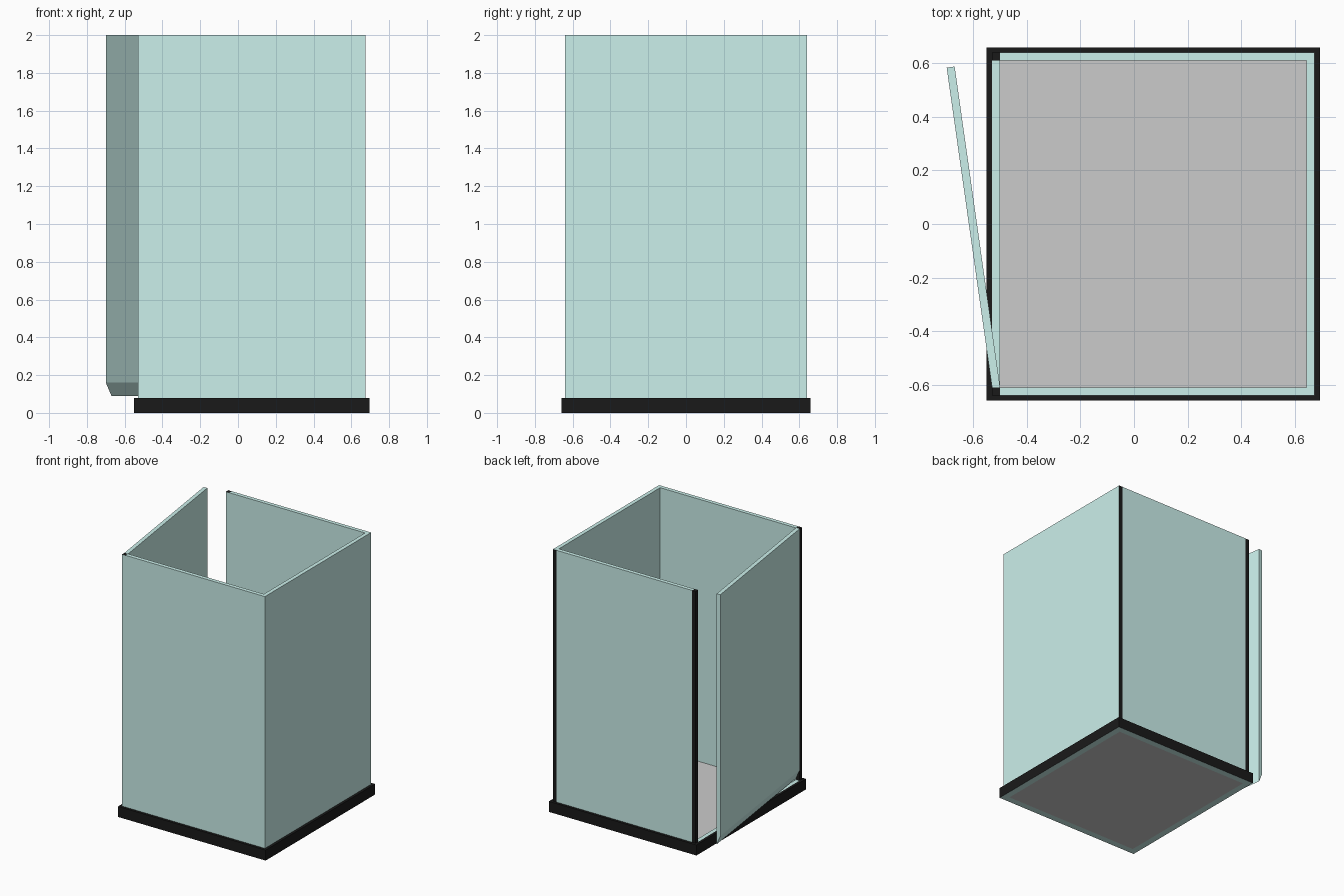
import bpy, math

if "Cube" in bpy.data.objects:
    bpy.data.objects.remove(bpy.data.objects["Cube"])


def material(name, rgb):
    m = bpy.data.materials.new(name)
    m.diffuse_color = (*rgb, 1)
    m.use_nodes = True
    m.node_tree.nodes["Principled BSDF"].inputs["Base Color"].default_value = m.diffuse_color
    return m


GLASS = material("tinted_glass", (0.60, 0.87, 0.83))
BLACK = material("black_trim", (0.01, 0.01, 0.01))

# face loops of a box, keyed by the direction they face
SIDES = {"-x": (0, 4, 6, 2), "+x": (1, 3, 7, 5), "-y": (0, 1, 5, 4),
         "+y": (2, 6, 7, 3), "-z": (0, 2, 3, 1), "+z": (4, 5, 7, 6)}


def mesh_object(name, verts, faces):
    me = bpy.data.meshes.new(name)
    me.from_pydata(verts, [], faces)
    ob = bpy.data.objects.new(name, me)
    bpy.context.collection.objects.link(ob)
    return ob


def box(name, x, y, z, mat, other=None, other_sides=(), skip=()):
    """Box from ranges; some sides may use a second material or be left out."""
    keys = [k for k in SIDES if k not in skip]
    ob = mesh_object(name, [(a, b, c) for c in z for b in y for a in x],
                     [SIDES[k] for k in keys])
    ob.data.materials.append(mat)
    if other:
        ob.data.materials.append(other)
        for poly, k in zip(ob.data.polygons, keys):
            poly.material_index = int(k in other_sides)
    return ob


# plan lines: outer trim, outside of glass, inside of glass
X0, X1, X2, X3, X4, X5 = -0.55, -0.53, -0.50, 0.645, 0.675, 0.695
Y2, Y1, Y0 = 0.61, 0.64, 0.66
BASE, TOP = 0.08, 2.0

# base trim around the tray, with a glass-coloured underside
rim = (0, BASE)
for name, x, y in (("front_trim", (X0, X5), (-Y0, -Y1)),
                   ("back_trim", (X0, X5), (Y1, Y0)),
                   ("left_trim", (X0, X1), (-Y1, Y1)),
                   ("right_trim", (X4, X5), (-Y1, Y1))):
    ends = ("-y", "+y") if name[0] in "lr" else ()
    box(name, x, y, rim, BLACK, GLASS, ("-z",), ends)

# door sill and tray floor
box("door_sill", (X1, X2), (-Y1, Y1), rim, GLASS, skip=("-x", "-y", "+y"))
mesh_object("tray_floor", [(X2, -Y2, 0), (X3, -Y2, 0), (X3, Y2, 0), (X2, Y2, 0)],
            [(0, 1, 2, 3)])

# fixed glass walls
box("front_wall", (X2, X3), (-Y1, -Y2), (0, TOP), GLASS, skip=("-x", "+x"))
box("back_wall", (X2, X3), (Y2, Y1), (0, TOP), GLASS, skip=("-x", "+x"))
box("right_wall", (X3, X4), (-Y1, Y1), (0, TOP), GLASS, BLACK, ("+y",))

# black posts beside the door opening
for name, y in (("front_post", (-Y1, -Y2)), ("back_post", (Y2, Y1))):
    box(name, (X1, X2), y, (BASE, TOP), BLACK, GLASS, ("-y",), ("+x", "-z"))

# door, hinged at the front post and slightly open, with a slanted lower edge
door = box("door", (X1 - X2, 0), (0, 1.21), (0.09, TOP), GLASS)
for v in door.data.vertices:
    if v.co.x < -0.01 and v.co.z < 1:
        v.co.z = 0.16
door.location = (X2, -Y2, 0)
door.rotation_euler.z = math.radians(8.07)
